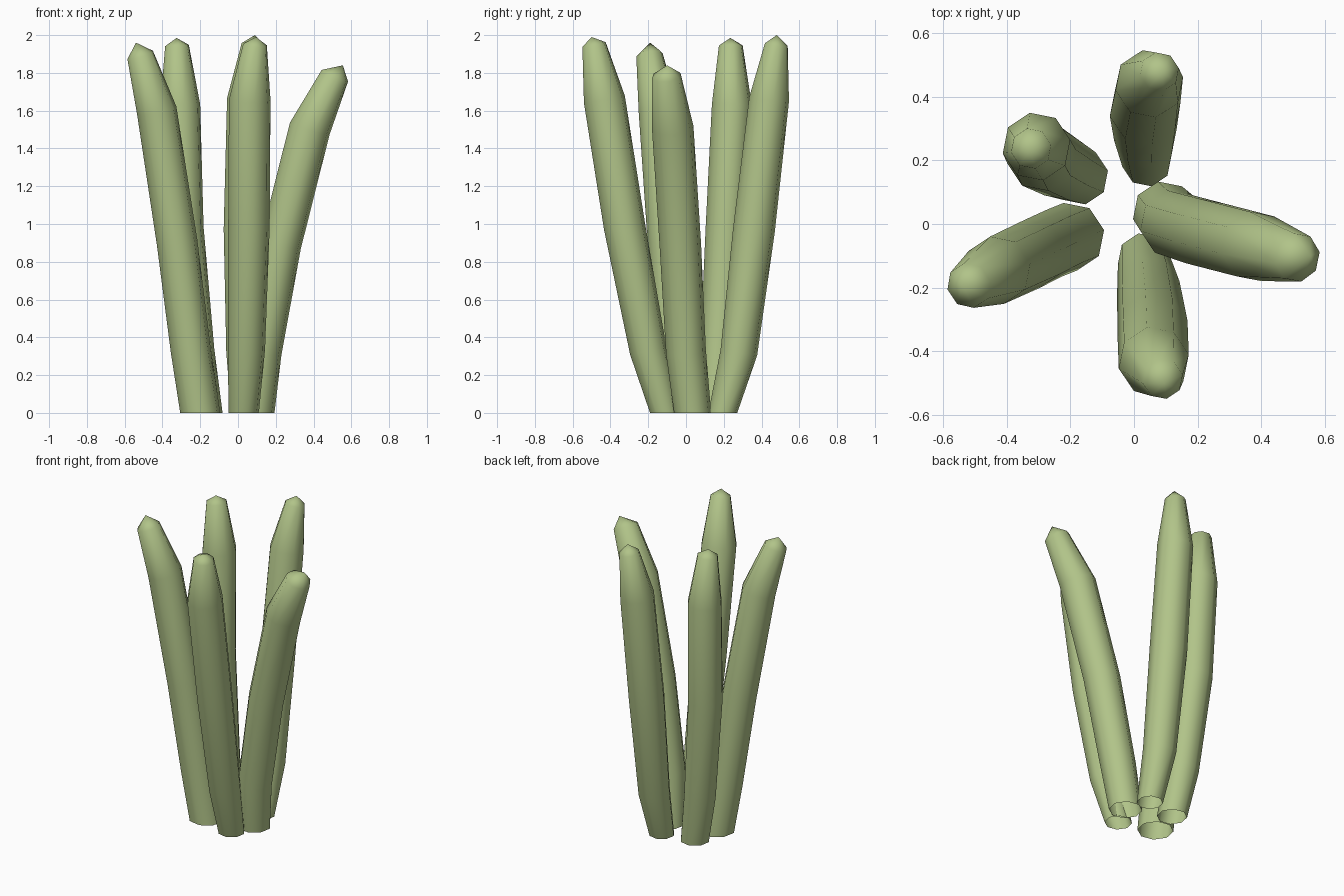
import bpy, bmesh, math
from mathutils import Vector

if "Cube" in bpy.data.objects:
    bpy.data.objects.remove(bpy.data.objects["Cube"])

SIDES = 8
green = bpy.data.materials.new("leaf_green")
green.diffuse_color = (0.44, 0.55, 0.25, 1)
green.use_nodes = True
green.node_tree.nodes["Principled BSDF"].inputs["Base Color"].default_value = green.diffuse_color


def stalk(name, rings, tip):
    """Loft an open-bottomed tube through (x, y, z, radius) rings to a blunt tip."""
    bm = bmesh.new()
    centres = [Vector(r[:3]) for r in rings]
    loops = []
    for i, (c, ring) in enumerate(zip(centres, rings)):
        # Base ring lies flat, the others stand square to the stalk
        if i == 0:
            d = Vector((0, 0, 1))
        else:
            nxt = centres[i + 1] if i + 1 < len(rings) else c
            d = (nxt - centres[i - 1]).normalized()
        turn = Vector((0, 0, 1)).rotation_difference(d)
        loop = []
        for k in range(SIDES):
            a = 2 * math.pi * (k + 0.25) / SIDES
            loop.append(bm.verts.new(
                c + turn @ Vector((math.cos(a), math.sin(a), 0)) * ring[3]))
        loops.append(loop)
    for lo, hi in zip(loops, loops[1:]):
        for k in range(SIDES):
            n = (k + 1) % SIDES
            bm.faces.new((lo[k], lo[n], hi[n], hi[k]))
    top = bm.verts.new(tip)
    for k in range(SIDES):
        bm.faces.new((loops[-1][k], loops[-1][(k + 1) % SIDES], top))
    for f in bm.faces:
        f.smooth = True
    mesh = bpy.data.meshes.new(name)
    bm.to_mesh(mesh)
    bm.free()
    mesh.materials.append(green)
    bpy.context.collection.objects.link(bpy.data.objects.new(name, mesh))


# Stalk leaning right
stalk("right_stalk", [(0.095, 0.035, 0, 0.1), (0.125, 0.0, 0.32, 0.108),
                      (0.225, -0.03, 0.89, 0.112), (0.38, -0.07, 1.505, 0.112),
                      (0.513, -0.105, 1.785, 0.078)], (0.555, -0.1, 1.84))
# Stalk leaning to the front
stalk("front_stalk", [(0.03, -0.11, 0, 0.082), (0.045, -0.2, 0.33, 0.1),
                      (0.058, -0.325, 0.985, 0.112), (0.062, -0.432, 1.66, 0.112),
                      (0.09, -0.487, 1.95, 0.064)], (0.095, -0.5, 1.99))
# Stalk leaning to the back
stalk("back_stalk", [(0.04, 0.195, 0, 0.078), (0.036, 0.28, 0.32, 0.1),
                     (0.035, 0.36, 0.97, 0.113), (0.048, 0.44, 1.66, 0.108),
                     (0.08, 0.478, 1.95, 0.062)], (0.09, 0.48, 2.0))
# Stalk at the back left
stalk("back_left_stalk", [(-0.17, 0.15, 0, 0.09), (-0.225, 0.175, 0.33, 0.102),
                          (-0.29, 0.212, 0.98, 0.11), (-0.306, 0.243, 1.63, 0.108),
                          (-0.323, 0.237, 1.945, 0.064)], (-0.325, 0.235, 1.985))
# Stalk leaning left
stalk("left_stalk", [(-0.2, -0.04, 0, 0.108), (-0.25, -0.06, 0.33, 0.108),
                     (-0.322, -0.095, 0.9, 0.11), (-0.43, -0.145, 1.6, 0.108),
                     (-0.518, -0.193, 1.895, 0.072)], (-0.54, -0.19, 1.96))
